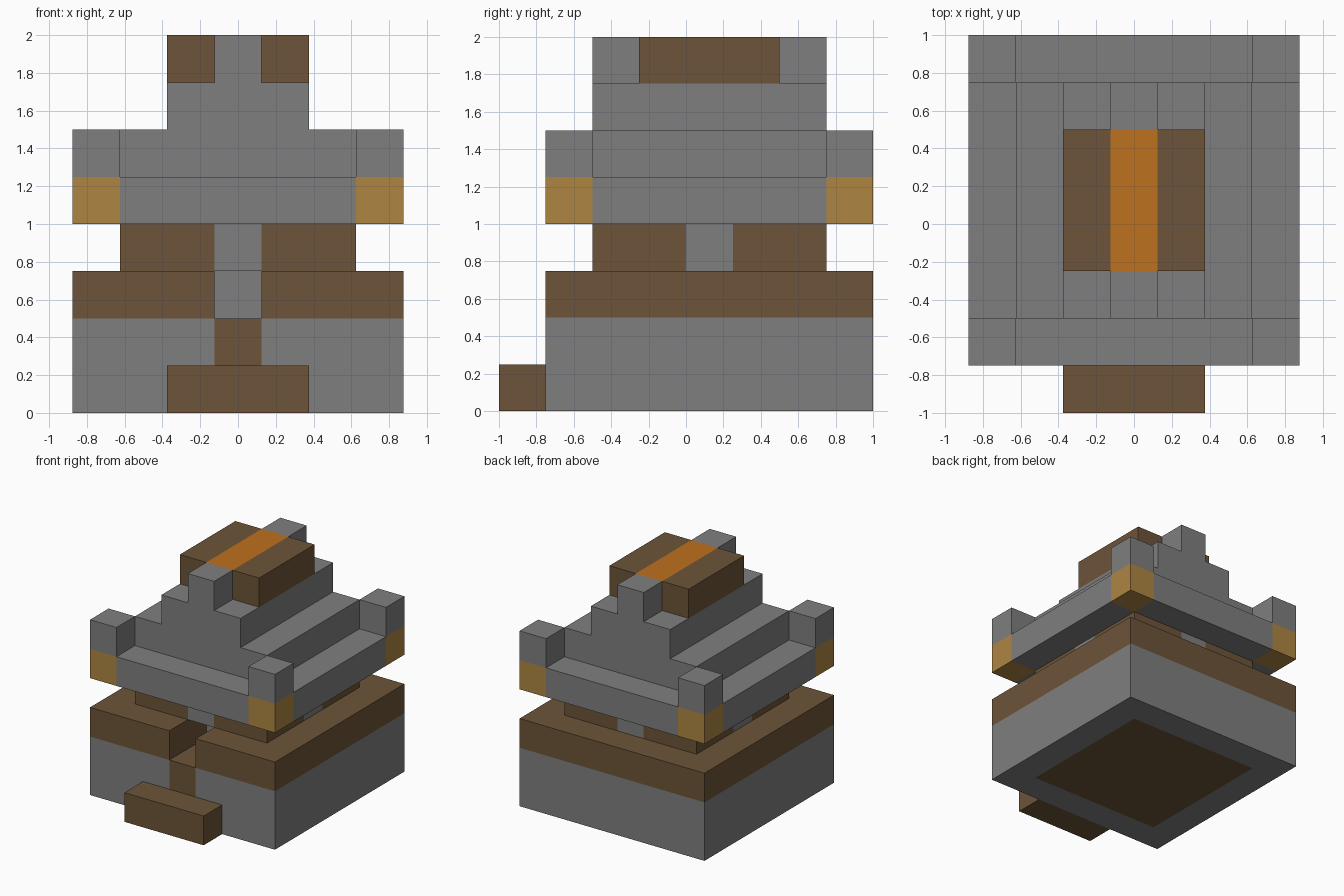
import bpy, bmesh
from mathutils import Vector

U = 0.25  # block size

if "Cube" in bpy.data.objects:
    bpy.data.objects.remove(bpy.data.objects["Cube"], do_unlink=True)


def material(name, rgb):
    m = bpy.data.materials.new(name)
    m.use_nodes = True
    m.diffuse_color = (*rgb, 1)
    m.node_tree.nodes["Principled BSDF"].inputs["Base Color"].default_value = (*rgb, 1)
    return m


GREY = material("stone grey", (0.212, 0.212, 0.212))
BROWN = material("wood brown", (0.153, 0.089, 0.041))
TAN = material("lamp tan", (0.42, 0.235, 0.055))
ORANGE = material("ember orange", (0.51, 0.165, 0.013))


def part(name, mat, *boxes):
    """One object made of boxes, each given as x, y and z ranges in blocks."""
    bm = bmesh.new()
    for x, y, z in boxes:
        lo, hi = (Vector(c) * U for c in zip(x, y, z))
        for v in bmesh.ops.create_cube(bm, size=1)["verts"]:
            v.co = (lo + hi) / 2 + v.co * (hi - lo)
    mesh = bpy.data.meshes.new(name)
    bm.to_mesh(mesh)
    bm.free()
    mesh.materials.append(mat)
    obj = bpy.data.objects.new(name, mesh)
    bpy.context.collection.objects.link(obj)


def mirrored(x, y, z):
    """The same box on both sides of the middle."""
    return (x, y, z), ((-x[1], -x[0]), y, z)


MID = (-.5, .5)

# Stone base around a wooden floor, with the entrance steps
part("base_walls", GREY,
     *mirrored((2.5, 3.5), (-3, 4), (0, 2)),
     ((-2.5, 2.5), (3, 4), (0, 2)),
     *mirrored((.5, 2.5), (-3, -2), (0, 2)),
     (MID, (-3, -2), (0, 1)))
part("floor", BROWN, ((-2.5, 2.5), (-2, 3), (0, 2)))
part("upper_step", BROWN, (MID, (-3, -2), (1, 2)))
part("lower_step", BROWN, ((-1.5, 1.5), (-4, -3), (0, 1)))

# Wooden band with the doorway cut through its front
part("wood_band", BROWN,
     *mirrored((.5, 3.5), (-3, 4), (2, 3)),
     (MID, (0, 4), (2, 3)))
part("doorway_back", GREY, (MID, (-1, 0), (2, 3)))

# Upper walls: wooden corner blocks with a stone pane in each side
part("upper_walls", BROWN,
     *mirrored((.5, 2.5), (-2, 0), (3, 4)),
     *mirrored((.5, 2.5), (1, 3), (3, 4)))
part("wall_panes", GREY,
     ((-2.5, 2.5), (0, 1), (3, 4)),
     (MID, (-2, 0), (3, 4)),
     (MID, (1, 3), (3, 4)))

# Roof slab with coloured corners and corner posts
part("roof_slab", GREY,
     ((-2.5, 2.5), (-3, 4), (4, 5)),
     *mirrored((2.5, 3.5), (-2, 3), (4, 5)))
corners = [(-3, -2), (3, 4)]
part("corner_lamps", TAN, *[b for y in corners for b in mirrored((2.5, 3.5), y, (4, 5))])
part("corner_posts", GREY, *[b for y in corners for b in mirrored((2.5, 3.5), y, (5, 6))])

# Stepped gable and its ridge ends
part("gable_steps", GREY, *[((-w, w), (-2, 3), (z, z + 1)) for w, z in ((2.5, 5), (1.5, 6))])
part("ridge_ends", GREY, (MID, (-2, -1), (7, 8)), (MID, (2, 3), (7, 8)))

# Chimney: wooden sides with embers between them
part("chimney_sides", BROWN, *mirrored((.5, 1.5), (-1, 2), (7, 8)))
part("embers", ORANGE, (MID, (-1, 2), (7, 8)))
